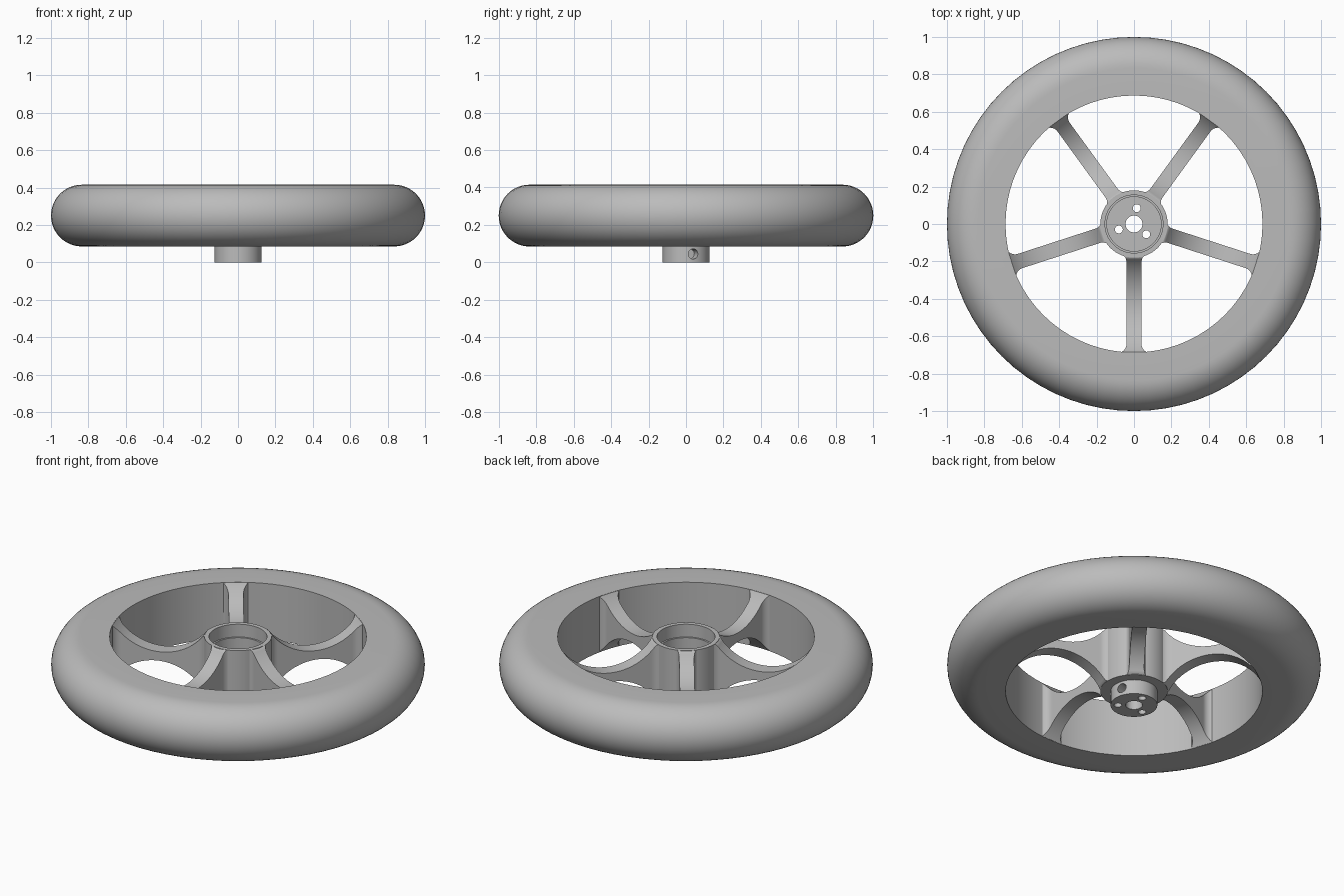
import bpy, bmesh
from math import sin, cos, pi, sqrt, radians
from mathutils import Matrix

cube = bpy.data.objects.get("Cube")
if cube:
    bpy.data.objects.remove(cube, do_unlink=True)

grey = bpy.data.materials.new("plain_grey")
grey.use_nodes = True
grey.diffuse_color = (0.5, 0.5, 0.5, 1)
grey.node_tree.nodes["Principled BSDF"].inputs["Base Color"].default_value = (0.5, 0.5, 0.5, 1)

BOTTOM, TOP = 0.085, 0.415
MID = (BOTTOM + TOP) / 2


def finish(name, bm):
    """Turn a bmesh into a linked grey object."""
    bmesh.ops.recalc_face_normals(bm, faces=bm.faces)
    mesh = bpy.data.meshes.new(name)
    bm.to_mesh(mesh)
    bm.free()
    mesh.materials.append(grey)
    obj = bpy.data.objects.new(name, mesh)
    bpy.context.collection.objects.link(obj)
    return obj


def bridge(bm, rings, closed):
    """Join successive rings of vertices with quads."""
    pairs = list(zip(rings, rings[1:]))
    if closed:
        pairs.append((rings[-1], rings[0]))
    for a, b in pairs:
        for i in range(len(a)):
            j = (i + 1) % len(a)
            bm.faces.new((a[i], a[j], b[j], b[i]))


def lathe(name, profile, steps):
    """Spin a closed (radius, z) profile about the z axis."""
    bm = bmesh.new()
    rings = []
    for k in range(steps):
        a = 2 * pi * k / steps
        rings.append([bm.verts.new((r * cos(a), r * sin(a), z)) for r, z in profile])
    bridge(bm, rings, True)
    return finish(name, bm)


def smooth(obj):
    bpy.ops.object.select_all(action='DESELECT')
    obj.select_set(True)
    bpy.context.view_layer.objects.active = obj
    bpy.ops.object.shade_smooth_by_angle(angle=radians(30))


# Rim and tyre: flat sides, round tread, straight inner wall
radius = (TOP - BOTTOM) / 2
tread = [(1 - radius + radius * cos(a), MID + radius * sin(a))
         for a in (pi * i / 24 - pi / 2 for i in range(25))]
smooth(lathe("tyre_rim", [(0.687, BOTTOM)] + tread + [(0.687, TOP)], 72))

# Hub: stepped pocket above, narrow boss below, axle hole through the middle
hub = lathe("hub", [(0.045, 0), (0.125, 0), (0.125, BOTTOM), (0.18, BOTTOM), (0.18, TOP),
                    (0.155, TOP), (0.155, 0.34), (0.145, 0.34), (0.145, 0.1), (0.045, 0.1)], 64)


# Screw holes through the floor and a set screw hole in the side of the boss
def cut_hole(r, depth, matrix):
    bm = bmesh.new()
    bmesh.ops.create_cone(bm, cap_ends=True, segments=24, radius1=r, radius2=r,
                          depth=depth, matrix=matrix)
    cutter = finish("hole_cutter", bm)
    cutter.hide_render = True
    mod = hub.modifiers.new("hole", 'BOOLEAN')
    mod.operation = 'DIFFERENCE'
    mod.solver = 'EXACT'
    mod.object = cutter
    bpy.context.view_layer.objects.active = hub
    bpy.ops.object.modifier_apply(modifier=mod.name)
    bpy.data.objects.remove(cutter, do_unlink=True)


for angle in (80, 200, 320):
    turn = Matrix.Rotation(radians(angle), 4, 'Z')
    cut_hole(0.021, 0.4, turn @ Matrix.Translation((0.086, 0, 0.05)))
cut_hole(0.027, 0.12, Matrix.Rotation(radians(18), 4, 'Z')
         @ Matrix.Translation((0.12, 0, 0.045)) @ Matrix.Rotation(pi / 2, 4, 'Y'))
smooth(hub)

# Spokes: waisted from the side, flared into the hub and the rim
START, END, FLARE = 0.155, 0.69, 0.05


def half_width(r):
    d = min(r - START, END - r, FLARE)
    return 0.04 + FLARE - sqrt(max(FLARE ** 2 - (FLARE - d) ** 2, 0))


def arch(r, rise):
    mid, half = 0.4325, 0.2525
    big = (half ** 2 + rise ** 2) / (2 * rise)
    return max(sqrt(big ** 2 - (r - mid) ** 2) - big + rise, 0)


def spoke(name, angle):
    bm = bmesh.new()
    rings = []
    count = 48
    for i in range(count + 1):
        r = (START + END) / 2 - (END - START) / 2 * cos(pi * i / count)
        w = half_width(r)
        top = TOP - 0.001 - arch(r, 0.13)
        low = BOTTOM + 0.001 + arch(r, 0.145)
        rings.append([bm.verts.new(p) for p in
                      ((r, -w, low), (r, w, low), (r, w, top), (r, -w, top))])
    bridge(bm, rings, False)
    bm.faces.new(rings[0])
    bm.faces.new(rings[-1])
    bm.transform(Matrix.Rotation(radians(angle), 4, 'Z'))
    smooth(finish(name, bm))


for k in range(5):
    spoke(f"spoke_{k + 1}", -90 + 72 * k)
